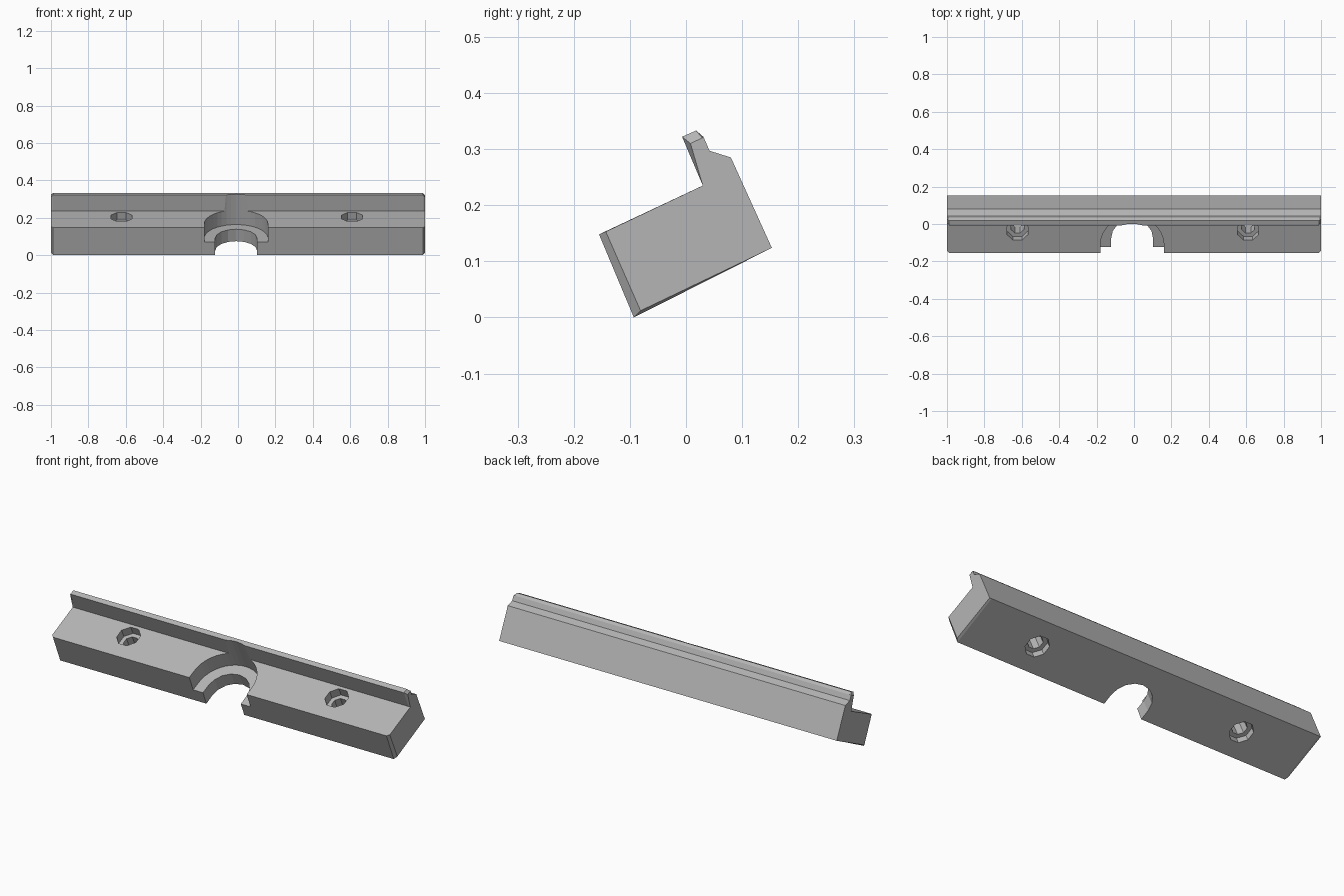
import bpy, bmesh, math
from mathutils import Matrix

cube = bpy.data.objects.get("Cube")
if cube:
    bpy.data.objects.remove(cube)

grey = bpy.data.materials.new("plain grey")
grey.use_nodes = True
colour = (0.46, 0.46, 0.46, 1)
grey.diffuse_color = colour
grey.node_tree.nodes["Principled BSDF"].inputs["Base Color"].default_value = colour

TILT = math.atan2(0.087, 0.185)
# Local frame on the sloping top: x along the bar, y up the slope, z out of it
SLOPE = Matrix.Translation((0, -0.155, 0.148)) @ Matrix.Rotation(TILT, 4, 'X')


def loft(name, rings, matrix=None):
    """Closed solid through rings that have equal point counts."""
    bm = bmesh.new()
    loops = [[bm.verts.new(p) for p in ring] for ring in rings]
    n = len(loops[0])
    for a, b in zip(loops, loops[1:]):
        for i in range(n):
            j = (i + 1) % n
            bm.faces.new((a[i], a[j], b[j], b[i]))
    bm.faces.new(loops[0][::-1])
    bm.faces.new(loops[-1])
    bmesh.ops.recalc_face_normals(bm, faces=bm.faces)
    if matrix:
        bm.transform(matrix)
    mesh = bpy.data.meshes.new(name)
    bm.to_mesh(mesh)
    bm.free()
    mesh.materials.append(grey)
    obj = bpy.data.objects.new(name, mesh)
    bpy.context.collection.objects.link(obj)
    return obj


def prism(name, outline, low, high):
    return loft(name, [[(x, y, z) for x, y in outline] for z in (low, high)], SLOPE)


def slot(radius, steps):
    """Round-ended slot open towards the front."""
    cx, cy = -0.01, 0.047
    arc = [(cx + radius * math.cos(math.pi * i / steps),
            cy + radius * math.sin(math.pi * i / steps)) for i in range(steps + 1)]
    return arc + [(cx - radius, -0.2), (cx + radius, -0.2)]


def circle(cx, cy, radius, steps=8):
    return [(cx + radius * math.cos(math.tau * (i + 0.5) / steps),
             cy + radius * math.sin(math.tau * (i + 0.5) / steps)) for i in range(steps)]


# Bar with an upright lip; the ends are chamfered at the front and lip tip
body = [(-0.155, 0.148), (-0.093, 0), (0.153, 0.124), (0.08, 0.285), (0.042, 0.297),
        (0.031, 0.322), (0.018, 0.333), (-0.007, 0.322), (0.03, 0.235)]
end = list(body)
end[0], end[1] = (-0.143, 0.153), (-0.081, 0.012)
end[6], end[7] = (0.029, 0.32), (0.008, 0.31)
bar = loft("clamp_bar", [[(x, y, z) for y, z in prof] for x, prof in
                         ((-1, end), (-0.988, body), (0.988, body), (1, end))])

# Stepped central notch
cutters = [prism("notch_upper_cutter", slot(0.17, 20), -0.085, 0.3),
           prism("notch_lower_cutter", slot(0.112, 8), -0.3, -0.02)]

# Screw holes, widened at both mouths
for side, x in (("right", -0.623), ("left", 0.61)):
    y = 0.132
    for part, radius, low, high in (("bore", 0.038, -0.3, 0.1),
                                    ("top", 0.061, -0.045, 0.05),
                                    ("bottom", 0.061, -0.3, -0.125)):
        cutters.append(prism(f"{side}_hole_{part}_cutter", circle(x, y, radius), low, high))

bpy.context.view_layer.objects.active = bar
for cutter in cutters:
    cutter.hide_render = True
    mod = bar.modifiers.new(cutter.name, 'BOOLEAN')
    mod.operation = 'DIFFERENCE'
    mod.solver = 'EXACT'
    mod.object = cutter
    bpy.ops.object.modifier_apply(modifier=mod.name)
for cutter in cutters:
    bpy.data.objects.remove(cutter)
